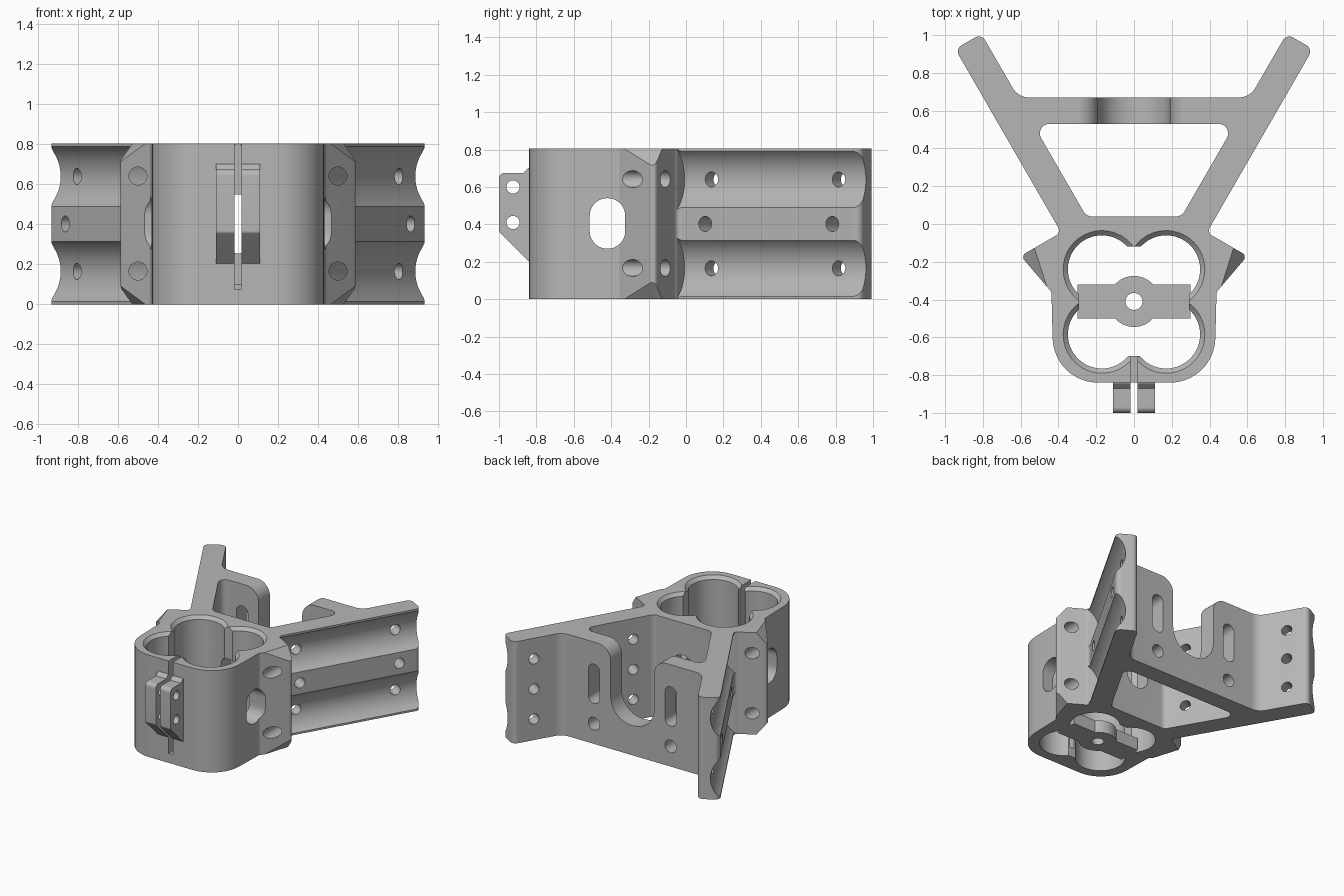
import bpy, bmesh, math
from mathutils import Vector, Matrix

if "Cube" in bpy.data.objects:
    bpy.data.objects.remove(bpy.data.objects["Cube"], do_unlink=True)

H = 0.805
grey = bpy.data.materials.new("plain grey")
grey.use_nodes = True
grey.diffuse_color = (0.47, 0.47, 0.47, 1)
grey.node_tree.nodes["Principled BSDF"].inputs["Base Color"].default_value = (0.47, 0.47, 0.47, 1)


def make(name, bm):
    bmesh.ops.recalc_face_normals(bm, faces=bm.faces)
    me = bpy.data.meshes.new(name)
    bm.to_mesh(me)
    bm.free()
    ob = bpy.data.objects.new(name, me)
    me.materials.append(grey)
    bpy.context.scene.collection.objects.link(ob)
    return ob


def rounded(corners, n=10):
    """Fillet a closed polygon of (u, v, radius) corners."""
    out = []
    for i, (u, v, r) in enumerate(corners):
        p = Vector((u, v))
        if r <= 0:
            out.append(p)
            continue
        a = (Vector(corners[i - 1][:2]) - p).normalized()
        b = (Vector(corners[(i + 1) % len(corners)][:2]) - p).normalized()
        half = a.angle(b) / 2
        c = p + (a + b).normalized() * (r / math.sin(half))
        s = p + a * (r / math.tan(half)) - c
        e = p + b * (r / math.tan(half)) - c
        sweep = s.angle_signed(e)
        for k in range(n + 1):
            t = -sweep * k / n
            out.append(c + Vector((s.x * math.cos(t) - s.y * math.sin(t),
                                   s.x * math.sin(t) + s.y * math.cos(t))))
    return out


def prism(name, corners, lo, hi, axis="z"):
    """Extrude a filleted outline along one axis."""
    place = {"z": lambda u, v, w: (u, v, w),
             "y": lambda u, v, w: (u, w, v),
             "x": lambda u, v, w: (w, u, v)}[axis]
    bm = bmesh.new()
    pts = rounded(corners)
    low = [bm.verts.new(place(p.x, p.y, lo)) for p in pts]
    high = [bm.verts.new(place(p.x, p.y, hi)) for p in pts]
    bm.faces.new(low)
    bm.faces.new(high)
    for i in range(len(pts)):
        bm.faces.new((low[i - 1], low[i], high[i], high[i - 1]))
    return make(name, bm)


def rect(u0, u1, v0, v1, r=0):
    return [(u0, v0, r), (u1, v0, r), (u1, v1, r), (u0, v1, r)]


def rod(name, a, b, r1, r2=None, n=48):
    """Cylinder or cone from point a to point b."""
    a, b = Vector(a), Vector(b)
    m = Matrix.Translation((a + b) / 2) @ (b - a).to_track_quat("Z", "Y").to_matrix().to_4x4()
    bm = bmesh.new()
    bmesh.ops.create_cone(bm, cap_ends=True, segments=n, radius1=r1,
                          radius2=r1 if r2 is None else r2, depth=(b - a).length, matrix=m)
    return make(name, bm)


def cut(target, cutter, op="DIFFERENCE"):
    mod = target.modifiers.new("cut", "BOOLEAN")
    mod.operation, mod.solver, mod.object = op, "EXACT", cutter
    bpy.context.view_layer.objects.active = target
    bpy.ops.object.modifier_apply(modifier=mod.name)
    bpy.data.objects.remove(cutter, do_unlink=True)


# Main bracket outline: clamp body, ears, splayed arms and crossbar
half = [(0.425, -0.84, 0.24), (0.437, -0.36, 0.03), (0.60, -0.169, 0.025),
        (0.386, -0.045, 0.03), (0.947, 0.927, 0.04), (0.808, 1.007, 0.04),
        (0.613, 0.67, 0.10)]
outline = half + [(-x, y, r) for x, y, r in reversed(half)]
body = prism("bracket_body", outline, 0, H)

# Opening between the arms
cut(body, prism("c", [(0.252, 0.04, 0.05), (0.535, 0.53, 0.05),
                      (-0.535, 0.53, 0.05), (-0.252, 0.04, 0.05)], -0.1, 1))

# Four overlapping tube bores with chamfered rims
bores = [(sx * 0.17, y) for sx in (-1, 1) for y in (-0.24, -0.585)]
for x, y in bores:
    cut(body, rod("c", (x, y, -0.1), (x, y, 1), 0.18, n=64))
cut(body, prism("c", rect(-0.06, 0.06, -0.70, -0.12), -0.1, 1))
cut(body, prism("c", rect(-0.29, 0.29, -0.455, -0.365), -0.1, 1))
for x, y in bores:
    cut(body, rod("c", (x, y, H - 0.028), (x, y, H + 0.002), 0.177, 0.207, n=64))

# Oval windows through both sides and through the back wall
cut(body, prism("c", rect(-0.515, -0.325, 0.27, 0.54, 0.094), -0.8, 0.8, "x"))
cut(body, prism("c", rect(-0.095, 0.095, 0.255, 0.55, 0.094), -0.3, 0.2, "y"))

# Clamping slit in the front wall
cut(body, prism("c", rect(-0.018, 0.018, -1.1, -0.6), 0.075, 1))

# U notch, slots and holes in the crossbar
cut(body, prism("c", [(-0.45, 0.9, 0), (-0.45, H + 0.001, 0), (-0.19, H + 0.001, 0.11),
                      (-0.19, 0.235, 0.18), (0.19, 0.235, 0.18), (0.19, H + 0.001, 0.11),
                      (0.45, H + 0.001, 0), (0.45, 0.9, 0)], 0.48, 0.75, "y"))
for s in (-1, 1):
    x = s * 0.335
    cut(body, prism("c", rect(x - 0.05, x + 0.05, 0.32, 0.63, 0.049), 0.45, 0.75, "y"))
    cut(body, rod("c", (x, 0.45, 0.16), (x, 0.75, 0.16), 0.05))

# Arms: round grooves and cross holes; ears: holes and chamfers
for s in (-1, 1):
    root = Vector((s * 0.386, -0.045, 0))
    along = Vector((s * 0.5, 0.866, 0))
    out = Vector((s * 0.866, -0.5, 0))
    up = Vector((0, 0, 1))
    for z in (0.64, 0.165):
        c = root + out * 0.126 + up * z
        cut(body, rod("c", c + along * 0.003, c + along * 1.4, 0.196, n=96))
        cut(body, rod("c", (s * 0.5, -0.5, z + 0.002), (s * 0.5, 0.03, z + 0.002), 0.045))
    for t in (0.17, 0.955):
        for z in (0.165, 0.4025, 0.64):
            c = root + along * t + up * z
            cut(body, rod("c", c - out * 0.25, c + out * 0.2, 0.04))
    for k in (-1, 1):
        n = Vector((s * 0.0905, -0.0288, k * 0.077)).normalized()
        c = Vector((s * 0.59, -0.185, H / 2 + k * 0.307)) + n * 0.2
        bm = bmesh.new()
        bmesh.ops.create_cube(bm, size=0.4, matrix=Matrix.Translation(c)
                              @ n.to_track_quat("Z", "Y").to_matrix().to_4x4())
        cut(body, make("c", bm))

# Hub bridge across the floor of the bores
hub = prism("hub_bridge", rect(-0.30, 0.30, -0.50, -0.32), 0, 0.10)
cut(hub, rod("c", (0, -0.41, 0), (0, -0.41, 0.10), 0.135, n=64), "UNION")
cut(hub, rod("c", (0, -0.41, -0.1), (0, -0.41, 0.3), 0.045))

# Pair of clamp lugs on either side of the slit
parts = [body, hub]
for side, lo, hi in (("left", 0.018, 0.11), ("right", -0.11, -0.018)):
    lug = prism("clamp_lug_" + side,
                [(-0.82, 0.705, 0), (-0.845, 0.70, 0), (-0.87, 0.675, 0), (-1.0, 0.675, 0.03),
                 (-1.0, 0.36, 0.02), (-0.845, 0.205, 0), (-0.82, 0.205, 0)], lo, hi, "x")
    for z in (0.41, 0.60):
        cut(lug, rod("c", (-0.3, -0.925, z), (0.3, -0.925, z), 0.035))
    parts.append(lug)

# Smooth curved walls, keep hard edges
for ob in parts:
    bpy.ops.object.select_all(action="DESELECT")
    ob.select_set(True)
    bpy.context.view_layer.objects.active = ob
    bpy.ops.object.shade_smooth_by_angle(angle=math.radians(25))
